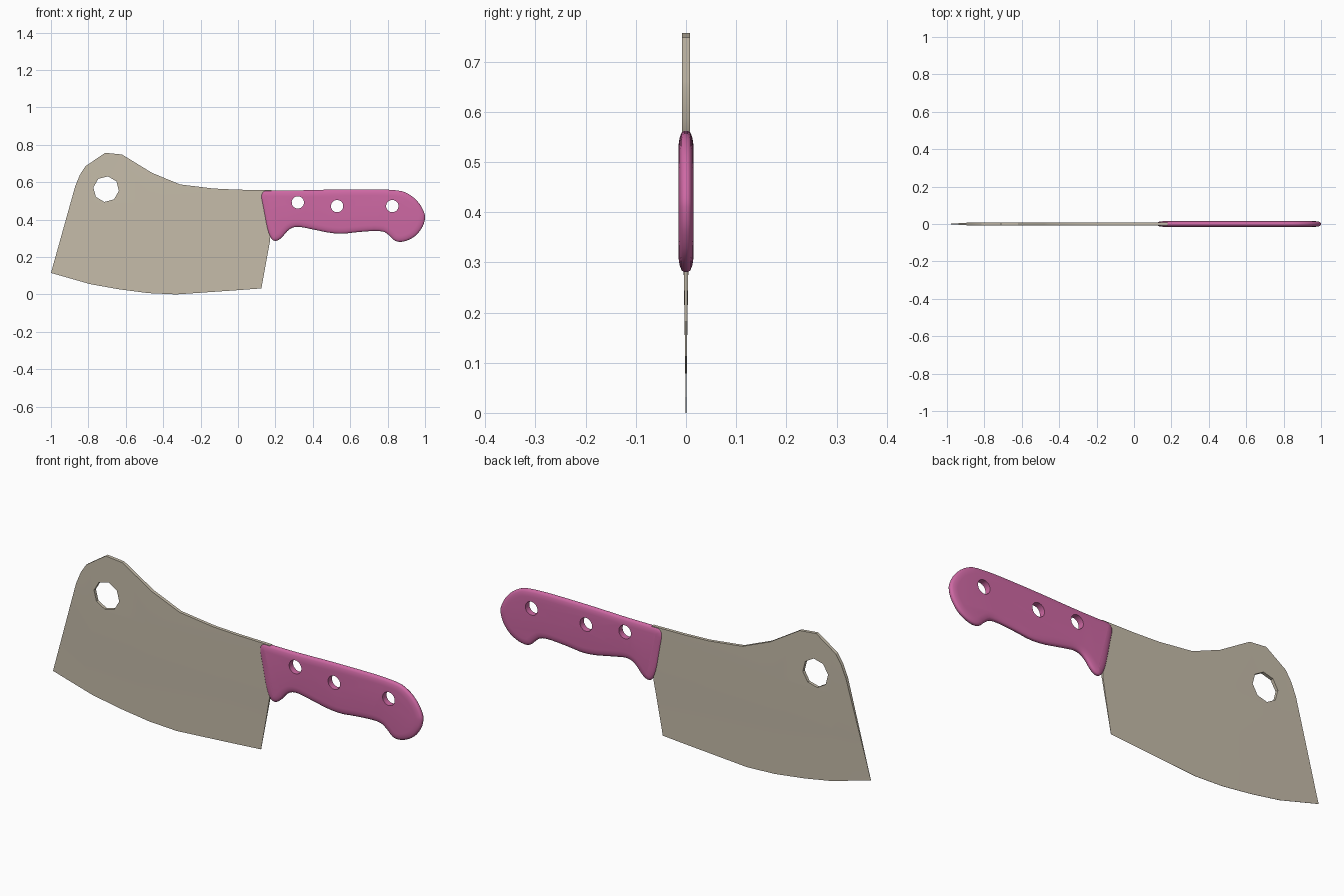
import bpy, bmesh, math
from mathutils import Vector

if "Cube" in bpy.data.objects:
    bpy.data.objects.remove(bpy.data.objects["Cube"])


def material(name, rgb, roughness=0.5):
    mat = bpy.data.materials.new(name)
    mat.use_nodes = True
    mat.diffuse_color = (*rgb, 1)
    shader = mat.node_tree.nodes["Principled BSDF"]
    shader.inputs["Base Color"].default_value = (*rgb, 1)
    shader.inputs["Roughness"].default_value = roughness
    return mat


def finish(bm, name, mat=None):
    bmesh.ops.recalc_face_normals(bm, faces=bm.faces)
    mesh = bpy.data.meshes.new(name)
    bm.to_mesh(mesh)
    bm.free()
    obj = bpy.data.objects.new(name, mesh)
    bpy.context.collection.objects.link(obj)
    if mat:
        mesh.materials.append(mat)
    return obj


def activate(obj):
    bpy.ops.object.select_all(action="DESELECT")
    obj.select_set(True)
    bpy.context.view_layer.objects.active = obj


def drill(obj, x, z, radius, sides):
    """Cut a straight hole through the part, front to back."""
    bpy.ops.mesh.primitive_cylinder_add(vertices=sides, radius=radius, depth=0.2,
                                        location=(x, 0, z),
                                        rotation=(math.pi / 2, math.radians(8), 0))
    cutter = bpy.context.object
    cutter.name = "hole_cutter"
    cutter.hide_render = True
    mod = obj.modifiers.new("hole", "BOOLEAN")
    mod.operation, mod.solver, mod.object = "DIFFERENCE", "EXACT", cutter
    activate(obj)
    bpy.ops.object.modifier_apply(modifier=mod.name)
    bpy.data.objects.remove(cutter)


def smooth(obj, degrees):
    activate(obj)
    bpy.ops.object.shade_smooth_by_angle(angle=math.radians(degrees))


def round_corners(points, times):
    """Soften a closed outline by repeated corner cutting."""
    for _ in range(times):
        cut = []
        for a, b in zip(points, points[1:] + points[:1]):
            cut += [a.lerp(b, 0.25), a.lerp(b, 0.75)]
        points = cut
    return points


def inset(points, amount):
    """Move a counter-clockwise outline inwards."""
    moved = []
    for i, p in enumerate(points):
        a = (p - points[i - 1]).normalized()
        b = (points[(i + 1) % len(points)] - p).normalized()
        along = (a + b).normalized()
        moved.append(p + Vector((-along.y, along.x)) * amount)
    return moved


steel = material("warm steel", (0.57, 0.51, 0.405))
pink = material("pink plastic", (0.62, 0.14, 0.37))

# Blade: flat outline, sliced so that it can taper to the cutting edge
blade_outline = [(-1, .115), (-.79, .055), (-.64, .028), (-.48, .007), (-.33, 0),
                 (-.04, .02), (.125, .032), (.172, .29), (.18, .557), (0, .56),
                 (-.13, .566), (-.31, .588), (-.46, .65), (-.62, .748), (-.71, .757),
                 (-.815, .686), (-.845, .64), (-.87, .58)]


def half_thickness(x, z):
    edge = .115 * ((x + .33) / .67) ** 2 if x < -.33 else .07 * (x + .33)
    return max(.0005, .008 * min(1, (z - edge) / .48))


bm = bmesh.new()
bm.faces.new([bm.verts.new((x, 0, z)) for x, z in blade_outline])
slices = [((0, 0, z), (0, 0, 1)) for z in (.15, .3, .48)]
slices += [((x, 0, 0), (1, 0, 0)) for x in (-.79, -.48, -.04)]
for co, normal in slices:
    bmesh.ops.bisect_plane(bm, geom=bm.verts[:] + bm.edges[:] + bm.faces[:],
                           plane_co=co, plane_no=normal)
bmesh.ops.triangulate(bm, faces=bm.faces)
front = bm.verts[:]
rim = [e for e in bm.edges if e.is_boundary]
copy = bmesh.ops.duplicate(bm, geom=bm.verts[:] + bm.edges[:] + bm.faces[:])
twin = copy["vert_map"]
back = [twin[v] for v in front]
for e in rim:
    a, b = e.verts
    bm.faces.new((a, b, twin[b], twin[a]))
for verts, side in ((front, -1), (back, 1)):
    for v in verts:
        v.co.y = side * half_thickness(v.co.x, v.co.z)
blade = finish(bm, "blade", steel)
drill(blade, -.705, .563, .069, 8)
smooth(blade, 20)

# Handle: softened outline stacked in layers to give a rounded edge
handle_outline = [(.115, .557), (.138, .445), (.157, .345), (.178, .295), (.2, .283),
                  (.23, .298), (.27, .348), (.313, .365), (.38, .352), (.532, .32),
                  (.65, .335), (.773, .342), (.81, .315), (.842, .281), (.89, .281),
                  (.95, .31), (.988, .36), (1, .4), (1, .43), (.973, .485),
                  (.924, .533), (.853, .562), (.54, .562), (.33, .556), (.2, .556)]
outline = round_corners([Vector(p) for p in handle_outline], 2)
half_profile = [(0, .004), (.003, .0085), (.011, .012), (.022, .0142), (.032, .015)]
layers = [(d, -y) for d, y in reversed(half_profile)] + half_profile
bm = bmesh.new()
rings = [[bm.verts.new((p.x, y, p.y)) for p in inset(outline, d)] for d, y in layers]
for lower, upper in zip(rings, rings[1:]):
    for i in range(len(lower)):
        bm.faces.new((lower[i - 1], lower[i], upper[i], upper[i - 1]))
bm.faces.new(rings[0])
bm.faces.new(rings[-1])
handle = finish(bm, "handle", pink)
for x, z in ((.32, .492), (.53, .472), (.825, .472)):
    drill(handle, x, z, .033, 20)
smooth(handle, 45)
